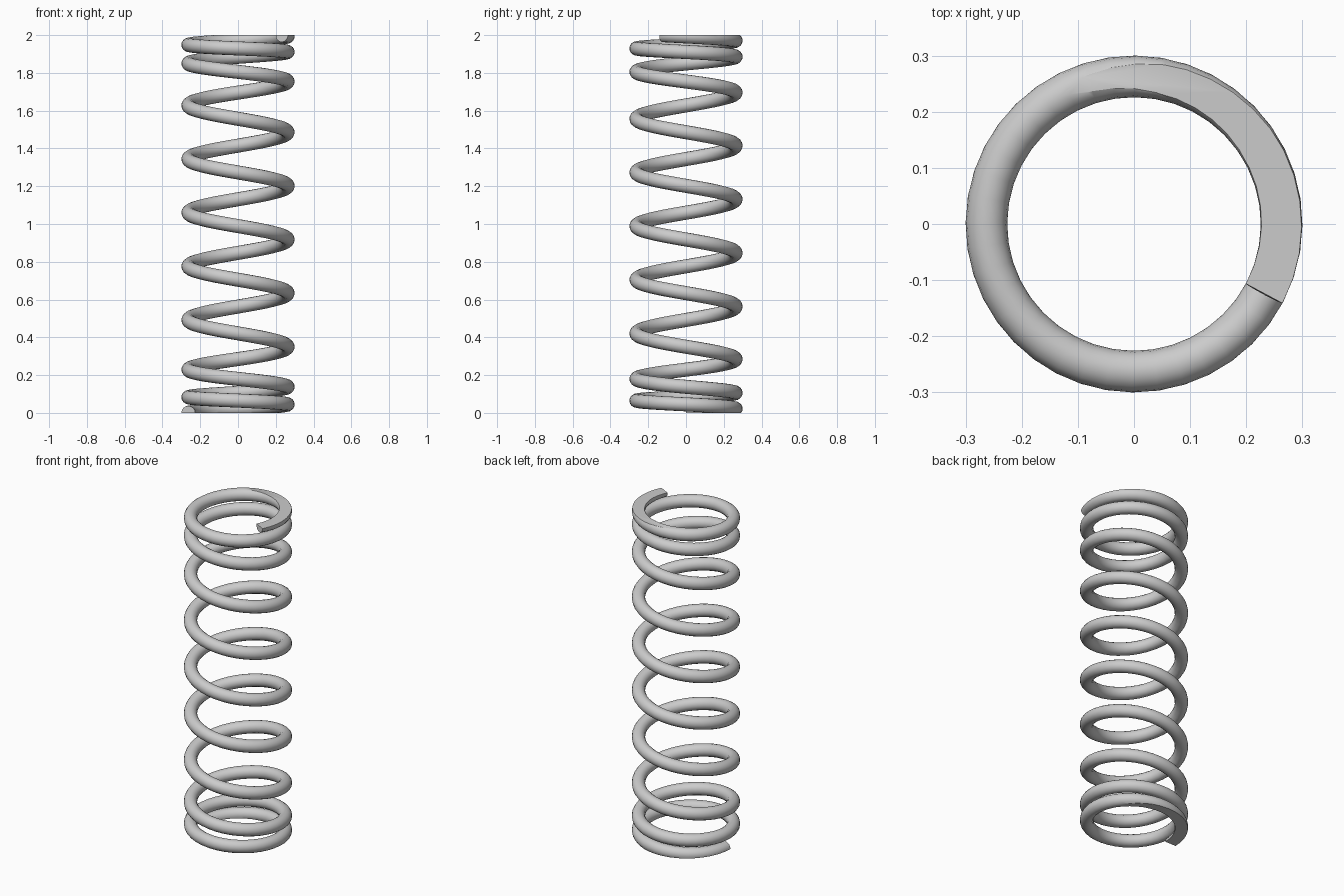
import bpy, bmesh
from math import cos, sin, pi
from mathutils import Vector

if "Cube" in bpy.data.objects:
    bpy.data.objects.remove(bpy.data.objects["Cube"])

R, r = 0.263, 0.037          # coil radius, wire radius
TURNS, PER_TURN, SIDES = 9.578, 40, 16
PITCH = 0.285

# rise of the closely wound end, one value per quarter turn
END = [0.0, 0.022, 0.045, 0.065, 0.083, 0.106, 0.138, 0.18, 0.229, 0.285, 0.35]


def half_height(t):
    # linear through the open coils, smooth (Hermite) through the closed end
    q = t * 4
    if q >= 10:
        return END[-1] + (1 - END[-1]) * (t - 2.5) / (TURNS / 2 - 2.5)
    i = int(q)
    f = q - i
    ext = [2 * END[0] - END[1]] + END + [END[-1] + PITCH / 4]
    p0, p1, p2, p3 = ext[i], ext[i + 1], ext[i + 2], ext[i + 3]
    return 0.5 * (2 * p1 + (p2 - p0) * f + (2 * p0 - 5 * p1 + 4 * p2 - p3) * f * f
                  + (3 * p1 - p0 - 3 * p2 + p3) * f ** 3)


def height(t):
    return half_height(t) if t <= TURNS / 2 else 2 - half_height(TURNS - t)


def point(t):
    a = pi - 2 * pi * t      # left-handed winding
    return Vector((R * cos(a), R * sin(a), height(t)))


# sweep a round section along the helix
bm = bmesh.new()
rings = []
n = round(TURNS * PER_TURN)
for k in range(n + 1):
    t = TURNS * k / n
    c = point(t)
    tangent = (point(min(t + .005, TURNS)) - point(max(t - .005, 0))).normalized()
    out = Vector((c.x, c.y, 0)).normalized()
    up = out.cross(tangent)
    rings.append([bm.verts.new(c + r * (out * cos(2 * pi * j / SIDES) + up * sin(2 * pi * j / SIDES)))
                  for j in range(SIDES)])
for a, b in zip(rings, rings[1:]):
    for j in range(SIDES):
        m = (j + 1) % SIDES
        bm.faces.new((a[j], a[m], b[m], b[j]))
bm.faces.new(rings[0])
bm.faces.new(rings[-1])

# grind both ends flat
for z, d in ((0, -1), (2, 1)):
    geom = bm.verts[:] + bm.edges[:] + bm.faces[:]
    bmesh.ops.bisect_plane(bm, geom=geom, dist=1e-6, plane_co=(0, 0, z),
                           plane_no=(0, 0, d), clear_outer=True)
    edges = [e for e in bm.edges if e.is_boundary]
    bmesh.ops.holes_fill(bm, edges=edges, sides=0)
bmesh.ops.recalc_face_normals(bm, faces=bm.faces[:])

mesh = bpy.data.meshes.new("coil_spring")
bm.to_mesh(mesh)
bm.free()
spring = bpy.data.objects.new("coil_spring", mesh)
bpy.context.collection.objects.link(spring)
bpy.context.view_layer.objects.active = spring
spring.select_set(True)
bpy.ops.object.shade_smooth_by_angle(angle=pi / 6)
